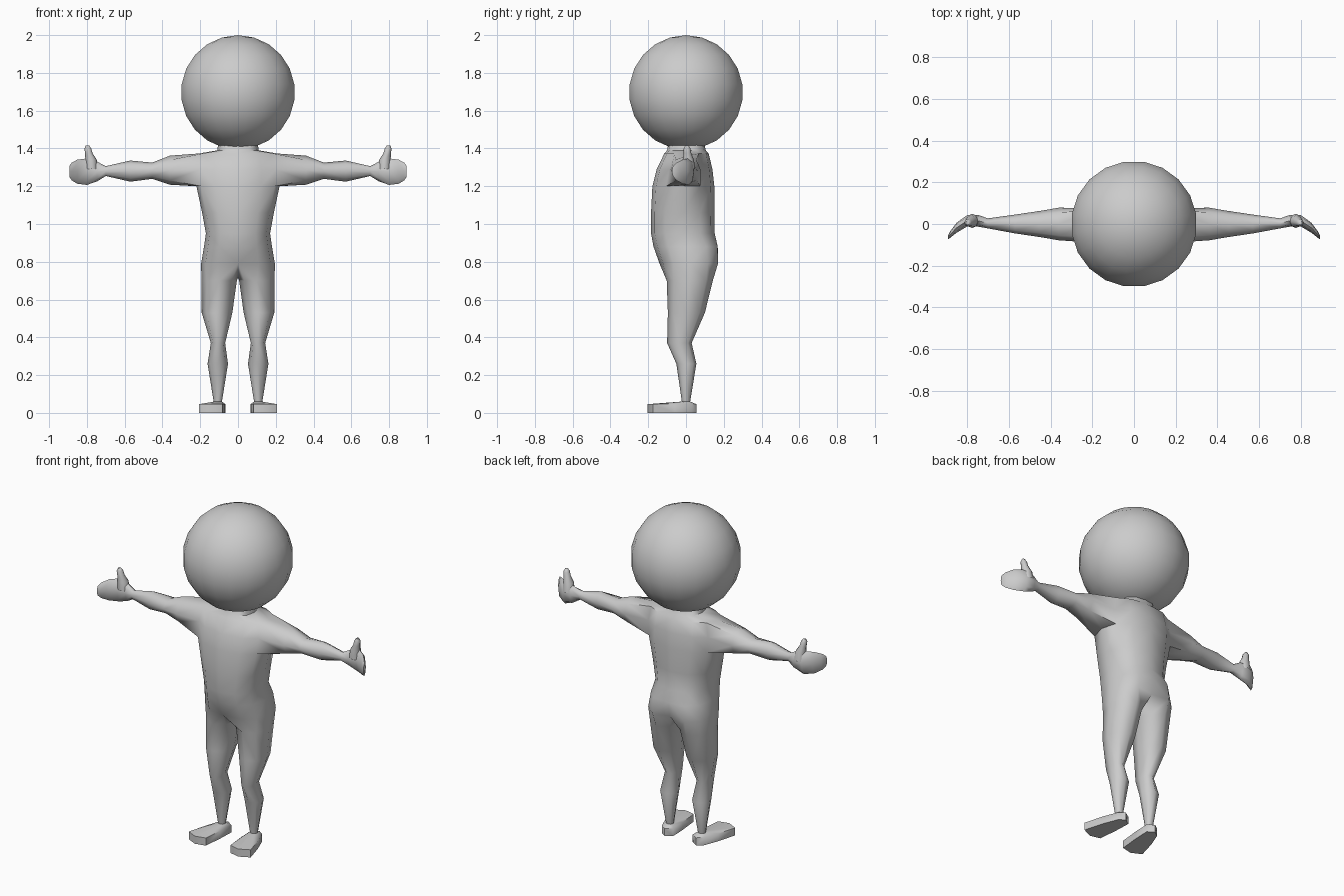
import bpy, bmesh
from math import sin, cos, radians, copysign

if "Cube" in bpy.data.objects:
    bpy.data.objects.remove(bpy.data.objects["Cube"])


def finish(bm, name, angle=60, mirror=True):
    """Turn a bmesh into a smooth-shaded object, mirrored across x."""
    bmesh.ops.recalc_face_normals(bm, faces=bm.faces)
    me = bpy.data.meshes.new(name)
    bm.to_mesh(me)
    bm.free()
    ob = bpy.data.objects.new(name, me)
    bpy.context.collection.objects.link(ob)
    bpy.ops.object.select_all(action='DESELECT')
    ob.select_set(True)
    bpy.context.view_layer.objects.active = ob
    bpy.ops.object.shade_smooth_by_angle(angle=radians(angle))
    if mirror:
        m = ob.modifiers.new("Mirror", 'MIRROR')
        m.use_clip = True
        m.merge_threshold = 0.001
    return ob


def octagon():
    """Eight unit directions, starting at the (-,-) corner."""
    return [(cos(radians(-135 + 45 * k)), sin(radians(-135 + 45 * k))) for k in range(8)]


def bridge(bm, a, b):
    n = len(a)
    for i in range(n):
        bm.faces.new((a[i], a[(i + 1) % n], b[(i + 1) % n], b[i]))


def loft(bm, loop, rings):
    """Continue a vertex loop through rings of points and cap the end."""
    for pts in rings:
        new = [bm.verts.new(p) for p in pts]
        if loop:
            bridge(bm, loop, new)
        loop = new
    bm.faces.new(loop)


bm = bmesh.new()

# Torso half: z, half width, front y, back y, cleft depth
torso = [(.79, .195, -.14, .188, .035), (.88, .18, -.172, .188, .02),
         (.95, .17, -.185, .152, 0), (1.06, .19, -.185, .15, 0),
         (1.20, .22, -.178, .15, 0), (1.29, .225, -.155, .14, 0),
         (1.373, .21, -.115, .12, 0), (1.39, .11, -.1, .105, 0),
         (1.45, .1, -.09, .09, 0)]
grid = []
for z, w, yf, yb, cleft in torso:
    row = []
    for c in range(7):
        t = radians(-90 + 30 * c)
        s = copysign(abs(sin(t)) ** .85, sin(t))
        y = (yb + yf) / 2 + s * (yb - yf) / 2
        if c == 6:
            y -= cleft
        x = 0 if c in (0, 6) else w * cos(t) ** .85
        row.append(bm.verts.new((x, y, z)))
    grid.append(row)
for r in range(len(grid) - 1):
    for c in range(6):
        if r in (4, 5) and c in (2, 3):     # opening for the arm
            continue
        bm.faces.new((grid[r][c], grid[r][c + 1], grid[r + 1][c + 1], grid[r + 1][c]))

# Arm and mitten hand: x, centre y, centre z, radius y, radius z
arm = [(.36, 0, 1.285, .078, .077), (.455, 0, 1.282, .062, .043),
       (.57, 0, 1.28, .045, .056), (.70, .003, 1.28, .024, .026),
       (.745, .015, 1.278, .028, .052), (.80, .015, 1.277, .027, .07),
       (.85, -.018, 1.277, .024, .064), (.88, -.05, 1.278, .016, .047),
       (.892, -.066, 1.279, .008, .03)]
hole = [grid[r][c] for r, c in ((4, 2), (4, 3), (4, 4), (5, 4), (6, 4), (6, 3), (6, 2), (5, 2))]
loft(bm, hole, [[(x, cy + u * ry, cz + v * rz) for u, v in octagon()]
                for x, cy, cz, ry, rz in arm])

# Leg and foot: z, centre x, centre y, radius x, radius y
leg = [(.70, .1, .02, .094, .122), (.53, .111, .002, .081, .098),
       (.37, .106, -.035, .038, .065), (.26, .107, .002, .054, .053),
       (.06, .107, 0, .022, .022)]
rings = [[(cx + u * rx, cy + v * ry, z) for u, v in octagon()] for z, cx, cy, rx, ry in leg]
sole = [(.082, -.19), (.145, -.205), (.207, -.175), (.175, -.06),
        (.14, .03), (.105, .055), (.066, .03), (.07, -.07)]
rings += [[(x, y, .046) for x, y in sole], [(x, y, 0) for x, y in sole]]
crotch = bm.verts.new((0, .02, .715))
loft(bm, grid[0] + [crotch], rings)
finish(bm, "body")

# Thumb: z, centre x, centre y, radius
bm = bmesh.new()
thumb = [(1.29, .775, .015, .034), (1.34, .778, .012, .03), (1.375, .79, .008, .02),
         (1.4, .795, .006, .018), (1.415, .797, .005, .009)]
loft(bm, None, [[(cx + u * r, cy + v * r, z) for u, v in octagon()] for z, cx, cy, r in thumb])
finish(bm, "thumb")

# Head
bm = bmesh.new()
bmesh.ops.create_uvsphere(bm, u_segments=20, v_segments=11, radius=.305)
bmesh.ops.scale(bm, verts=bm.verts, vec=(1, 1, .992))
head = finish(bm, "head", mirror=False)
head.location = (0, 0, 1.697)
head.rotation_euler.z = radians(9)
